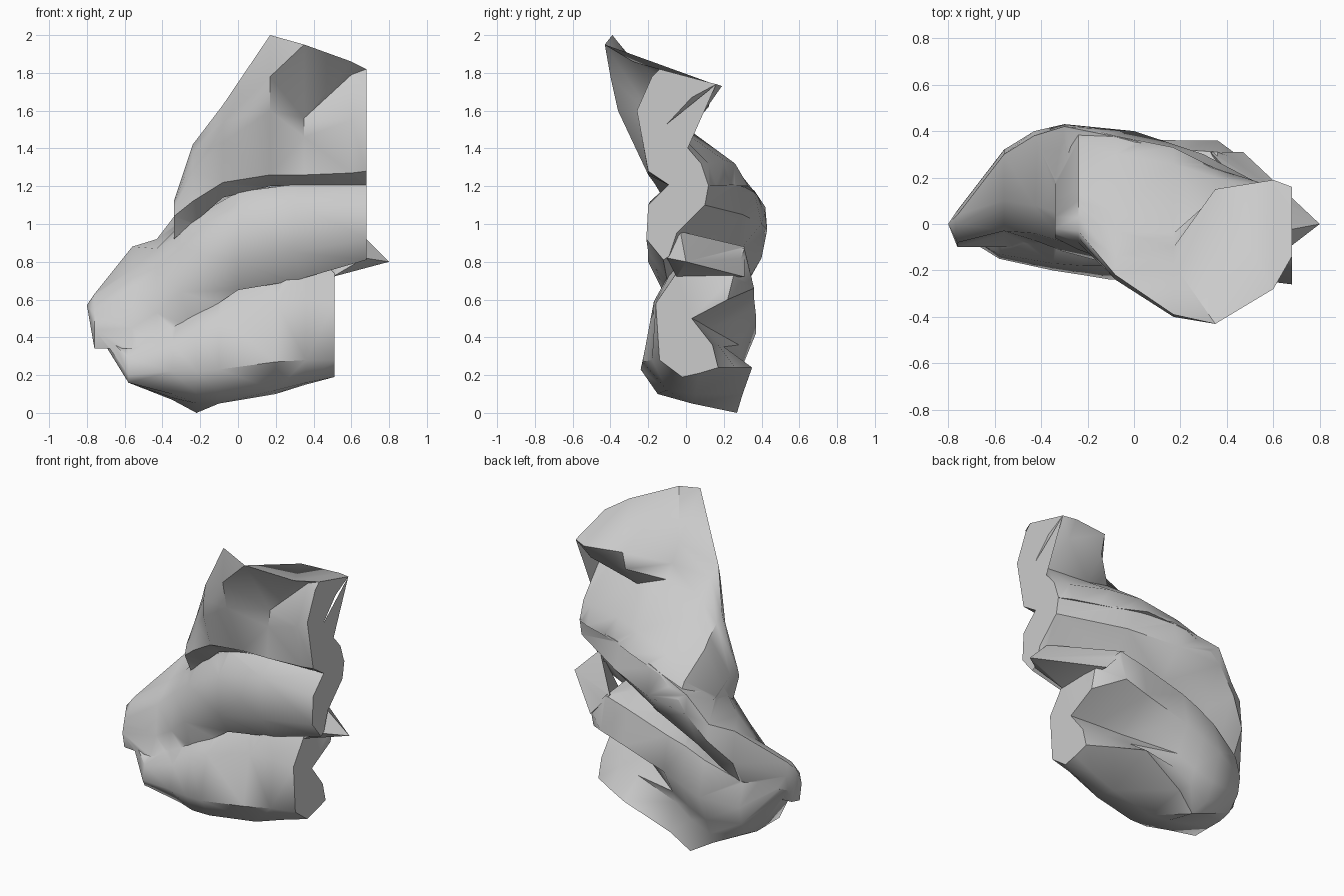
import bpy, bmesh, math

grey = bpy.data.materials.new("stone grey")
grey.diffuse_color = (0.6, 0.6, 0.6, 1)


def finish(bm, name):
    bmesh.ops.triangulate(bm, faces=bm.faces)
    bmesh.ops.recalc_face_normals(bm, faces=bm.faces)
    me = bpy.data.meshes.new(name)
    bm.to_mesh(me)
    bm.free()
    me.materials.append(grey)
    ob = bpy.data.objects.new(name, me)
    bpy.context.collection.objects.link(ob)
    return ob


def loft(name, sections, apex=None):
    """Skin (y, z) outlines placed along x, closed by a cap or an apex."""
    bm = bmesh.new()
    rings = [[bm.verts.new((x, y, z)) for y, z in pts] for x, pts in sections]
    n = len(rings[0])
    for a, b in zip(rings, rings[1:]):
        for i in range(n):
            j = (i + 1) % n
            bm.faces.new((a[i], a[j], b[j], b[i]))
    bm.faces.new(rings[0])
    if apex:
        tip = bm.verts.new(apex)
        for i in range(n):
            bm.faces.new((rings[-1][i], rings[-1][(i + 1) % n], tip))
    else:
        bm.faces.new(rings[-1])
    return finish(bm, name)


# Upper fold: leaning front sheet with a notch and an overhanging flap behind
upper = loft("upper_fold", [
    (0.68, [(-.14, 1.82), (-.18, 1.78), (-.26, 1.6), (-.2, 1.28), (-.08, 1.2),
            (.12, 1.2), (.08, 1.32), (-.1, 1.53), (.03, 1.67), (.16, 1.74)]),
    (0.60, [(-.28, 1.86), (-.14, 1.79), (-.25, 1.55), (-.2, 1.27), (-.08, 1.2),
            (.16, 1.2), (.12, 1.32), (-.07, 1.51), (.12, 1.63), (.19, 1.73)]),
    (0.35, [(-.43, 1.95), (-.17, 1.56), (-.19, 1.46), (-.2, 1.26), (-.08, 1.2),
            (.24, 1.2), (.2, 1.34), (0, 1.48), (.12, 1.62), (.15, 1.74)]),
    (0.17, [(-.39, 2.0), (-.40, 1.78), (-.36, 1.6), (-.2, 1.26), (-.08, 1.2),
            (.33, 1.2), (.26, 1.32), (-.04, 1.54), (-.1, 1.62), (-.17, 1.73)]),
    (-0.08, [(-.22, 1.63), (-.24, 1.54), (-.24, 1.43), (-.17, 1.22), (-.08, 1.14),
             (.38, 1.15), (.3, 1.25), (.05, 1.42), (-.03, 1.49), (-.14, 1.58)]),
    (-0.24, [(-.03, 1.42), (-.06, 1.36), (-.08, 1.28), (-.11, 1.12), (0, 1.0),
             (.42, 1.04), (.36, 1.14), (.15, 1.27), (.1, 1.33), (.03, 1.39)]),
    (-0.34, [(-.02, 1.12), (-.04, 1.11), (-.05, 1.08), (-.06, 1.04), (0, .92),
             (.3, .91), (.28, .95), (.15, 1.0), (.1, 1.03), (.03, 1.08)]),
])

# Middle fold: long lobe sweeping down to the left tip, crest at the back
middle = loft("middle_fold", [
    (0.68, [(-.09, 1.21), (-.2, 1.1), (-.21, .92), (-.12, .81),
            (-.09, .83), (-.05, .95), (.1, 1.1), (.12, 1.21)]),
    (0.30, [(-.09, 1.21), (-.19, 1.12), (-.2, .85), (-.1, .7),
            (.05, .78), (.15, .92), (.3, 1.05), (.26, 1.21)]),
    (0.00, [(-.08, 1.17), (-.2, 1.05), (-.2, .8), (-.1, .65),
            (.1, .72), (.25, .82), (.4, 1.0), (.36, 1.18)]),
    (-0.30, [(.04, 1.0), (-.08, .87), (-.12, .64), (-.08, .45),
             (.1, .55), (.3, .72), (.43, .97), (.42, 1.09)]),
    (-0.43, [(.08, .87), (-.04, .77), (-.07, .53), (-.09, .39),
             (.1, .47), (.28, .62), (.4, .82), (.38, .92)]),
    (-0.56, [(.1, .76), (-.03, .65), (-.04, .45), (-.1, .34),
             (.1, .4), (.24, .52), (.32, .68), (.3, .88)]),
    (-0.76, [(0, .62), (-.08, .52), (-.1, .44), (-.08, .34),
             (0, .36), (.04, .45), (.06, .55), (.04, .63)]),
], apex=(-0.8, 0, .57))

# Lower fold: front lobe curling under into a rear lobe
lower = loft("lower_fold", [
    (0.51, [(-.05, .74), (-.16, .58), (-.14, .28), (-.02, .19), (.07, .21),
            (.17, .24), (.14, .36), (.03, .5), (.22, .6), (.25, .72)]),
    (0.36, [(.0, .9), (-.16, .59), (-.18, .28), (-.06, .16), (.06, .15),
            (.26, .24), (.17, .36), (.07, .48), (.36, .66), (.31, .87)]),
    (0.20, [(.1, .89), (-.17, .59), (-.23, .27), (-.1, .12), (.05, .1),
            (.35, .24), (.2, .35), (.12, .45), (.36, .61), (.32, .83)]),
    (-0.10, [(.13, .77), (-.18, .51), (-.24, .23), (-.15, .1), (.03, .05),
             (.3, .1), (.25, .28), (.28, .36), (.37, .52), (.33, .74)]),
    (-0.22, [(.12, .69), (-.18, .45), (-.22, .22), (-.15, .1), (.05, .05),
             (.27, 0), (.26, .2), (.29, .3), (.37, .47), (.32, .7)]),
    (-0.35, [(.1, .6), (-.17, .37), (-.2, .22), (-.1, .1), (.05, .08),
             (.22, .07), (.25, .14), (.3, .25), (.37, .42), (.31, .64)]),
    (-0.58, [(0, .42), (-.13, .29), (-.15, .2), (-.13, .16), (0, .16),
             (.1, .16), (.18, .18), (.26, .27), (.28, .38), (.24, .53)]),
], apex=(-0.79, -.02, .5))

# Pointed ledge on the right between the folds
bm = bmesh.new()
for co in [(.8, 0, .8), (.67, -.1, .82), (.64, -.03, .96), (.33, .31, .88),
           (.47, .31, .72), (.5, -.05, .72)]:
    bm.verts.new(co)
bmesh.ops.convex_hull(bm, input=bm.verts)
ledge = finish(bm, "side_ledge")

# Fuse the folds into one closed body
for part in (middle, lower, ledge):
    mod = upper.modifiers.new("fuse", 'BOOLEAN')
    mod.operation, mod.object = 'UNION', part
    mod.solver, mod.use_self = 'EXACT', True
bpy.context.view_layer.update()
fused = bpy.data.meshes.new_from_object(
    upper.evaluated_get(bpy.context.evaluated_depsgraph_get()))
upper.modifiers.clear()
body = bpy.data.objects.new("folded_rock", fused)
bpy.context.collection.objects.link(body)
for part in (upper, middle, lower, ledge):
    bpy.data.objects.remove(part)
body.select_set(True)
bpy.context.view_layer.objects.active = body
bpy.ops.object.shade_smooth_by_angle(angle=math.radians(45))
